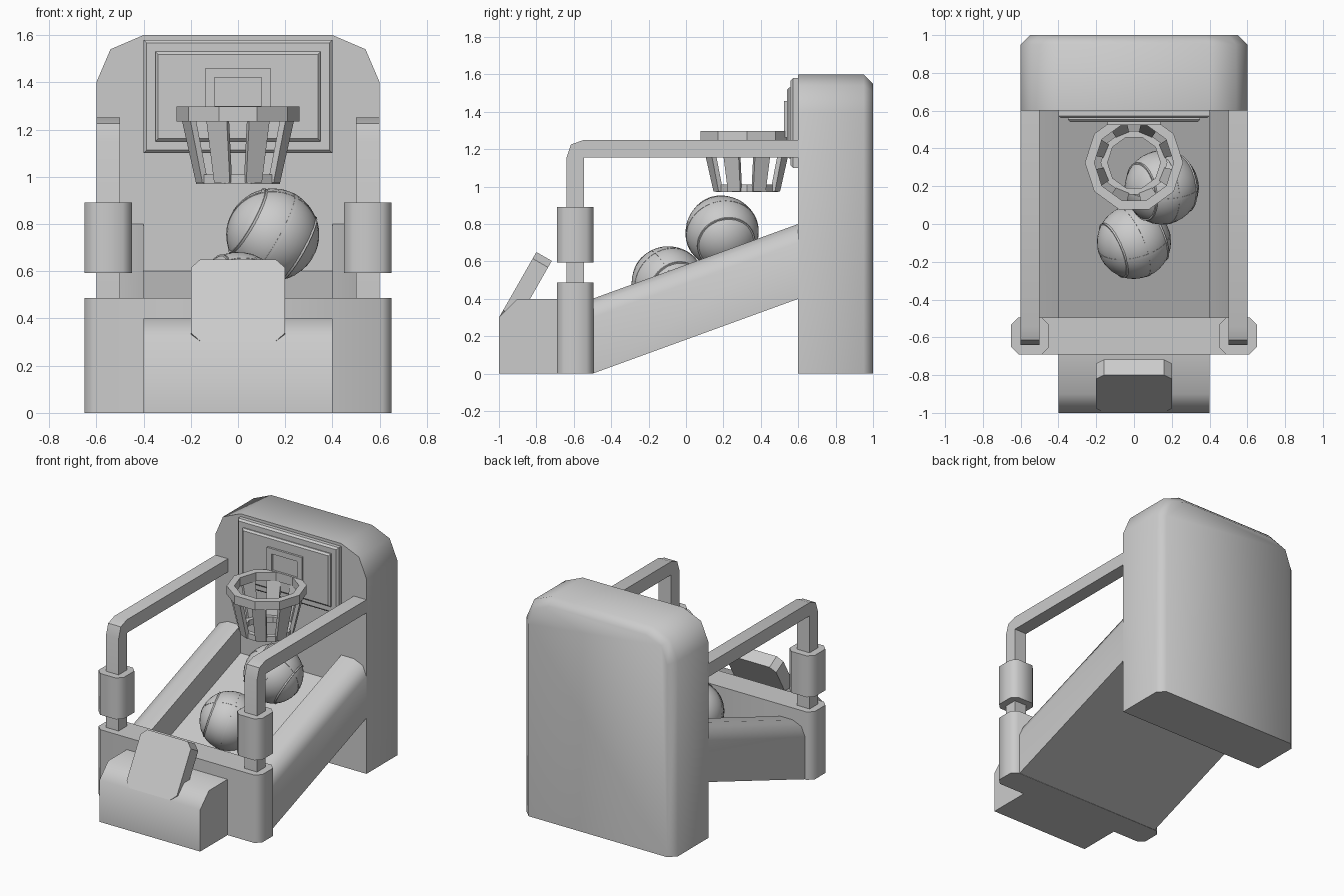
import bpy, bmesh, math
from mathutils import Vector, Matrix

if "Cube" in bpy.data.objects:
    bpy.data.objects.remove(bpy.data.objects["Cube"])

grey = bpy.data.materials.new("plain grey")
grey.diffuse_color = (0.6, 0.6, 0.6, 1)
grey.use_nodes = True
grey.node_tree.nodes["Principled BSDF"].inputs["Base Color"].default_value = grey.diffuse_color


def finish(name, bm, smooth=0):
    bmesh.ops.recalc_face_normals(bm, faces=bm.faces)
    me = bpy.data.meshes.new(name)
    bm.to_mesh(me)
    bm.free()
    me.materials.append(grey)
    ob = bpy.data.objects.new(name, me)
    bpy.context.collection.objects.link(ob)
    if smooth:
        bpy.ops.object.select_all(action='DESELECT')
        ob.select_set(True)
        bpy.context.view_layer.objects.active = ob
        bpy.ops.object.shade_smooth_by_angle(angle=math.radians(smooth))
    return ob


def loft(name, rings, closed=False, smooth=0):
    """Skin a list of point rings; capped at the ends unless closed."""
    bm = bmesh.new()
    vs = [[bm.verts.new(p) for p in r] for r in rings]
    n = len(vs[0])
    for i in range(len(vs) if closed else len(vs) - 1):
        a, b = vs[i], vs[(i + 1) % len(vs)]
        for j in range(n):
            k = (j + 1) % n
            bm.faces.new((a[j], a[k], b[k], b[j]))
    if not closed:
        bm.faces.new(vs[0])
        bm.faces.new(vs[-1])
    return finish(name, bm, smooth)


def along_x(name, yz, x0, x1, smooth=0):
    return loft(name, [[(x, y, z) for y, z in yz] for x in (x0, x1)], smooth=smooth)


def along_z(name, xy, z0, z1, smooth=0):
    return loft(name, [[(x, y, z) for x, y in xy] for z in (z0, z1)], smooth=smooth)


def cut_rect(x0, x1, y0, y1, c):
    return [(x0 + c, y0), (x1 - c, y0), (x1, y0 + c), (x1, y1 - c),
            (x1 - c, y1), (x0 + c, y1), (x0, y1 - c), (x0, y0 + c)]


def slab(name, hx, z0, z1, back, front, c):
    """Board facing the front with a chamfered front rim."""
    def ring(i, y):
        return [(-hx + i, y, z0 + i), (hx - i, y, z0 + i), (hx - i, y, z1 - i), (-hx + i, y, z1 - i)]
    return loft(name, [ring(0, back), ring(0, front + c), ring(c, front)])


# Rear cabinet: rounded top corners, chamfered rear rim
def cabinet_ring(y, i):
    half = [(0.6 - i, 0), (0.6 - i, 1.4 - i * 0.4), (0.54 - i * 0.7, 1.54 - i * 0.7), (0.4 - i * 0.4, 1.6 - i)]
    return [(x, y, z) for x, z in half] + [(-x, y, z) for x, z in reversed(half)]


loft("rear_cabinet", [cabinet_ring(0.6, 0), cabinet_ring(0.95, 0), cabinet_ring(1.0, 0.05)], smooth=50)

# Sloped ramp with raised side rails
half = [(0.6, 0), (0.6, 0.3), (0.57, 0.37), (0.5, 0.4), (0.4, 0.4), (0.4, 0.2)]
section = half + [(-x, z) for x, z in reversed(half)]
loft("ramp", [[(x, y, z + dz) for x, z in section] for y, dz in ((-0.5, 0), (0.6, 0.4))], smooth=50)

# Front bar, coin box and tilted panel
along_z("front_bar", cut_rect(-0.65, 0.65, -0.69, -0.495, 0.038), 0, 0.487, 50)
along_x("front_box", [(-1, 0), (-1, 0.3), (-0.9, 0.4), (-0.6, 0.4), (-0.6, 0)], -0.4, 0.4, 50)
up, back = Vector((0, 0.496, 0.868)), Vector((0, 0.868, -0.496))
base = Vector((0, -1, 0.3))
outline = cut_rect(-0.2, 0.2, 0.005, 0.403, 0.04)
loft("control_panel", [[base + up * v + back * t + Vector((x, 0, 0)) for x, v in outline]
                       for t in (0, 0.095)])

# Side poles with padded sleeves
pole = [(-0.64, 0.4), (-0.64, 1.15), (-0.615, 1.225), (-0.545, 1.25), (0.62, 1.25),
        (0.62, 1.155), (-0.545, 1.155), (-0.545, 0.4)]
for side, s in (("left", -1), ("right", 1)):
    along_x(side + "_pole", pole, s * 0.5, s * 0.6, 50)
    x0, x1 = sorted((s * 0.45, s * 0.65))
    along_z(side + "_pole_pad", cut_rect(x0, x1, -0.69, -0.495, 0.038), 0.593, 0.89, 50)

# Backboard layers and target frame
slab("backboard", 0.4, 1.1, 1.58, 0.61, 0.56, 0.013)
slab("backboard_panel", 0.35, 1.15, 1.53, 0.565, 0.54, 0.012)
frame = []
for sx, sz in ((-1, -1), (1, -1), (1, 1), (-1, 1)):
    frame.append([(sx * hx, y, 1.36 + sz * hz) for hx, hz, y in
                  ((0.14, 0.098, 0.545), (0.14, 0.098, 0.525), (0.1, 0.06, 0.525), (0.1, 0.06, 0.545))])
loft("target_frame", frame, closed=True)

# Hoop: ten-sided rim, lower ring, slanted net straps
HY = 0.325


def hoop_ring(name, ro, ri, z0, z1):
    rings = []
    for i in range(10):
        c, s = math.cos(i * math.pi / 5), math.sin(i * math.pi / 5)
        rings.append([(r * c, HY + r * s, z) for r, z in ((ro, z0), (ro, z1), (ri, z1), (ri, z0))])
    loft(name, rings, closed=True)


hoop_ring("hoop_rim", 0.26, 0.21, 1.235, 1.297)
hoop_ring("net_ring", 0.177, 0.14, 0.97, 1.01)
along_z("hoop_bracket", [(-0.13, 0.53), (0.13, 0.53), (0.13, 0.565), (-0.13, 0.565)], 1.235, 1.297)
for i in range(8):
    a = math.radians(22.5 + 45 * i)
    rad, tan = Vector((math.cos(a), math.sin(a), 0)), Vector((-math.sin(a), math.cos(a), 0))
    rings = []
    for r, w, z in ((0.225, 0.047, 1.24), (0.165, 0.036, 0.975)):
        c = Vector((0, HY, z))
        rings.append([c + rad * (r + d) + tan * (w * t)
                      for d, t in ((-0.013, -1), (0.013, -1), (0.013, 1), (-0.013, 1))])
    loft("net_strap", rings)

# Balls with thin raised seams
R = 0.196
for name, loc, rot in (("lower_ball", (0, -0.095, 0.485), (0.5, 0.3, 0.4)),
                       ("upper_ball", (0.147, 0.193, 0.755), (0.4, 0.5, 0.2))):
    m = (Matrix.Translation(loc) @ Matrix.Rotation(rot[2], 4, 'Z')
         @ Matrix.Rotation(rot[1], 4, 'Y') @ Matrix.Rotation(rot[0], 4, 'X'))
    bm = bmesh.new()
    bmesh.ops.create_uvsphere(bm, u_segments=32, v_segments=20, radius=R, matrix=m)
    finish(name, bm, 60)
    for axis, d in (('X', 0), ('Y', 0), ('X', 0.12), ('X', -0.12)):
        turn = Matrix.Rotation(math.pi / 2, 4, 'Y' if axis == 'X' else 'X')
        r = math.sqrt(R * R - d * d)
        rings = []
        for i in range(48):
            a = i * math.pi / 24
            rings.append([m @ turn @ Vector((q * math.cos(a), q * math.sin(a), d + h)) for q, h in
                          ((r - 0.012, -0.007), (r + 0.001, -0.007), (r + 0.001, 0.007), (r - 0.012, 0.007))])
        loft(name + "_seam", rings, closed=True, smooth=30)
